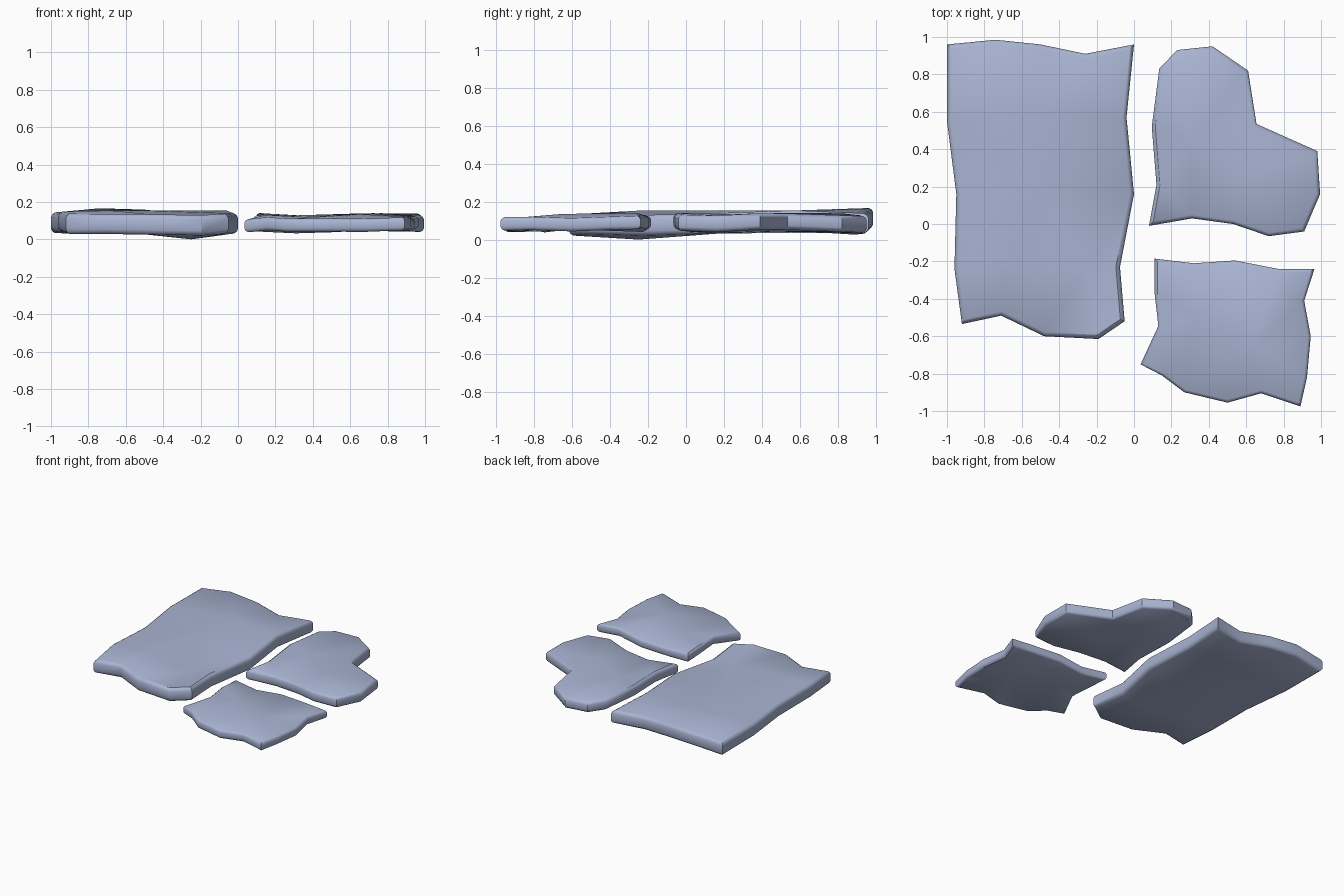
import bpy
from mathutils import Vector
from mathutils.geometry import delaunay_2d_cdt

if "Cube" in bpy.data.objects:
    bpy.data.objects.remove(bpy.data.objects["Cube"])

stone = bpy.data.materials.new("blue grey stone")
stone.diffuse_color = (0.40, 0.46, 0.65, 1)
stone.use_nodes = True
stone.node_tree.nodes["Principled BSDF"].inputs["Base Color"].default_value = stone.diffuse_color


def inset(loop, d):
    """Mitred inward offset of a counter-clockwise outline."""
    out = []
    for i, p in enumerate(loop):
        a = (p - loop[i - 1]).normalized()
        b = (loop[(i + 1) % len(loop)] - p).normalized()
        na, nb = Vector((-a.y, a.x)), Vector((-b.y, b.x))
        out.append(p + (na + nb) * d / (1 + na.dot(nb)))
    return out


def slab(name, outline, inner, half, rim):
    """Warped paving slab: outline points are x, y, mid height (clockwise)."""
    pts = outline[::-1]
    loop = [Vector(p[:2]) for p in pts]
    n = len(loop)
    verts, faces = [], []
    # side profile, from the underside rim to the top rim
    profile = [(rim, -half), (rim * 0.35, -half + rim * 0.4), (0, -half + rim * 1.1),
               (0, half - rim * 1.1), (rim * 0.35, half - rim * 0.4), (rim, half)]
    for d, h in profile:
        verts += [(q.x, q.y, p[2] + h) for q, p in zip(inset(loop, d), pts)]
    for r in range(len(profile) - 1):
        for i in range(n):
            j = (i + 1) % n
            faces.append((r * n + i, r * n + j, r * n + n + j, r * n + n + i))
    # triangulated caps through the few interior height points
    flat = inset(loop, rim) + [Vector(p[:2]) for p in inner]
    _, _, tris, source, _, _ = delaunay_2d_cdt(flat, [], [list(range(n))], 1, 1e-5)
    k = len(verts)
    m = len(inner)
    for h in (-half, half):
        verts += [(x, y, z + h) for x, y, z in inner]
    top = (len(profile) - 1) * n
    for t in tris:
        t = [source[v][0] for v in t]
        a, b, c = (flat[v] for v in t)
        if (b - a).cross(c - a) < 0:
            t.reverse()
        faces.append([top + v if v < n else k + m + v - n for v in t])
        faces.append([v if v < n else k + v - n for v in reversed(t)])
    me = bpy.data.meshes.new(name)
    me.from_pydata(verts, [], faces)
    me.materials.append(stone)
    ob = bpy.data.objects.new(name, me)
    bpy.context.collection.objects.link(ob)
    bpy.ops.object.select_all(action='DESELECT')
    ob.select_set(True)
    bpy.context.view_layer.objects.active = ob
    bpy.ops.object.shade_smooth_by_angle(angle=0.6)


# Large slab on the left
slab("large_slab", [
    (-1, .96, .087), (-.74, .985, .112), (-.5, .96, .105), (-.26, .91, .08),
    (0, .96, .085), (-.04, .57, .10), (0, .16, .085), (-.075, -.23, .075),
    (-.05, -.52, .083), (-.19, -.615, .075), (-.48, -.6, .08), (-.71, -.49, .082),
    (-.92, -.535, .083), (-.96, -.24, .095), (-.95, .16, .085), (-1, .55, .09)],
    [(-.25, -.25, .054), (-.68, -.22, .1), (-.5, .2, .1), (-.5, .6, .1)], .054, .022)

# L-shaped slab at the back right
slab("corner_slab", [
    (.08, -.01, .085), (.12, .21, .085), (.095, .52, .098), (.135, .83, .095),
    (.23, .93, .085), (.42, .95, .08), (.61, .82, .085), (.655, .535, .095),
    (.98, .39, .095), (.995, .16, .083), (.91, -.04, .088), (.72, -.065, .097),
    (.53, 0, .082), (.31, .03, .075)],
    [(.3, .45, .085), (.6, .25, .09)], .043, .019)

# Small slab at the front right
slab("small_slab", [
    (.11, -.185, .09), (.32, -.21, .075), (.54, -.195, .09), (.77, -.24, .105),
    (.965, -.24, .09), (.91, -.41, .085), (.945, -.6, .078), (.925, -.82, .085),
    (.89, -.975, .083), (.68, -.905, .075), (.5, -.955, .076), (.27, -.9, .075),
    (.15, -.81, .083), (.035, -.75, .073), (.13, -.545, .095), (.11, -.37, .1)],
    [(.35, -.5, .085), (.65, -.65, .1)], .035, .016)
